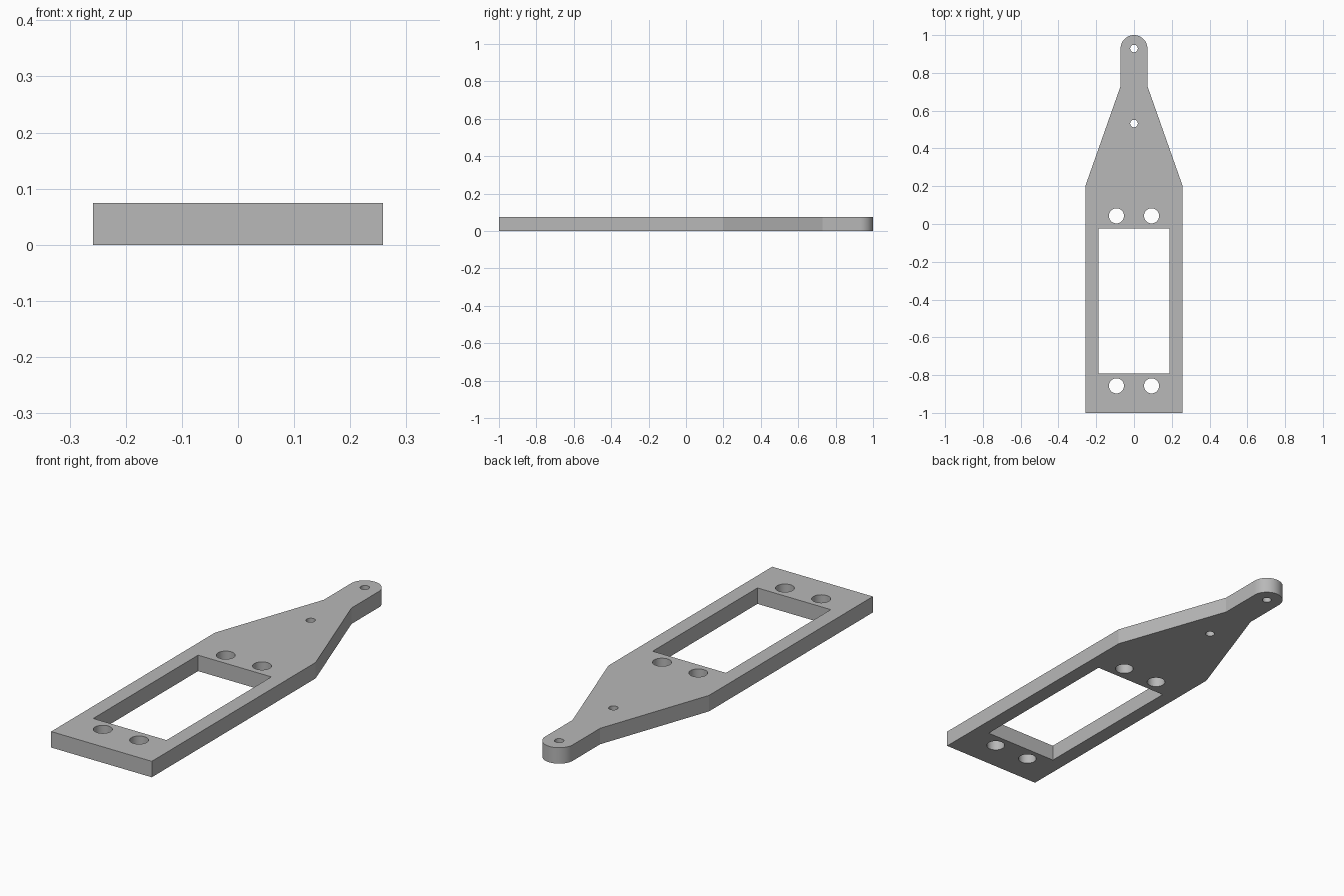
import bpy
import bmesh
from math import sin, cos, pi, radians

default = bpy.data.objects.get("Cube")
if default:
    bpy.data.objects.remove(default, do_unlink=True)

THICK = 0.074
HALF_W = 0.258
NECK_R = 0.071
TIP_Y = 1 - NECK_R


def arc(x, y, r, start, end, steps):
    return [(x + r * cos(start + (end - start) * i / steps),
             y + r * sin(start + (end - start) * i / steps)) for i in range(steps + 1)]


def circle(x, y, r, steps=32):
    return arc(x, y, r, 0, 2 * pi, steps)[:-1]


def rectangle(half_x, y0, y1):
    return [(-half_x, y0), (half_x, y0), (half_x, y1), (-half_x, y1)]


# Outer outline: straight body, tapered shoulders, narrow neck with round tip
side = [(HALF_W, -1), (HALF_W, 0.2), (NECK_R, 0.73)]
outline = side + arc(0, TIP_Y, NECK_R, 0, pi, 32) + [(-x, y) for x, y in reversed(side)]

# Window, four mounting holes and two pivot holes
loops = [outline, rectangle(0.188, -0.792, -0.024)]
loops += [circle(x, y, 0.04) for x in (-0.093, 0.093) for y in (-0.857, 0.043)]
loops += [circle(0, y, 0.02) for y in (0.532, TIP_Y)]

# Filled flat curve with openings, extruded to the plate thickness
curve = bpy.data.curves.new("plate_profile", "CURVE")
curve.dimensions = "2D"
curve.fill_mode = "BOTH"
curve.extrude = THICK / 2
for loop in loops:
    spline = curve.splines.new("POLY")
    spline.points.add(len(loop) - 1)
    for point, (x, y) in zip(spline.points, loop):
        point.co = (x, y, 0, 1)
    spline.use_cyclic_u = True
profile = bpy.data.objects.new("plate_profile", curve)
bpy.context.collection.objects.link(profile)
bpy.context.view_layer.update()
mesh = bpy.data.meshes.new_from_object(
    profile.evaluated_get(bpy.context.evaluated_depsgraph_get()))
bpy.data.objects.remove(profile, do_unlink=True)

# Weld caps to walls and rest the plate on the ground
bm = bmesh.new()
bm.from_mesh(mesh)
bmesh.ops.remove_doubles(bm, verts=bm.verts, dist=0.0001)
bmesh.ops.translate(bm, verts=bm.verts, vec=(0, 0, THICK / 2))
bmesh.ops.recalc_face_normals(bm, faces=bm.faces)
bm.to_mesh(mesh)
bm.free()

plate = bpy.data.objects.new("mounting_plate", mesh)
bpy.context.collection.objects.link(plate)

# Plain grey material
grey = bpy.data.materials.new("plain_grey")
grey.use_nodes = True
colour = (0.48, 0.48, 0.48, 1)
grey.diffuse_color = colour
grey.node_tree.nodes["Principled BSDF"].inputs["Base Color"].default_value = colour
mesh.materials.clear()
mesh.materials.append(grey)

# Smooth round walls, sharp plate edges
bpy.ops.object.select_all(action="DESELECT")
plate.select_set(True)
bpy.context.view_layer.objects.active = plate
bpy.ops.object.shade_smooth_by_angle(angle=radians(15))
